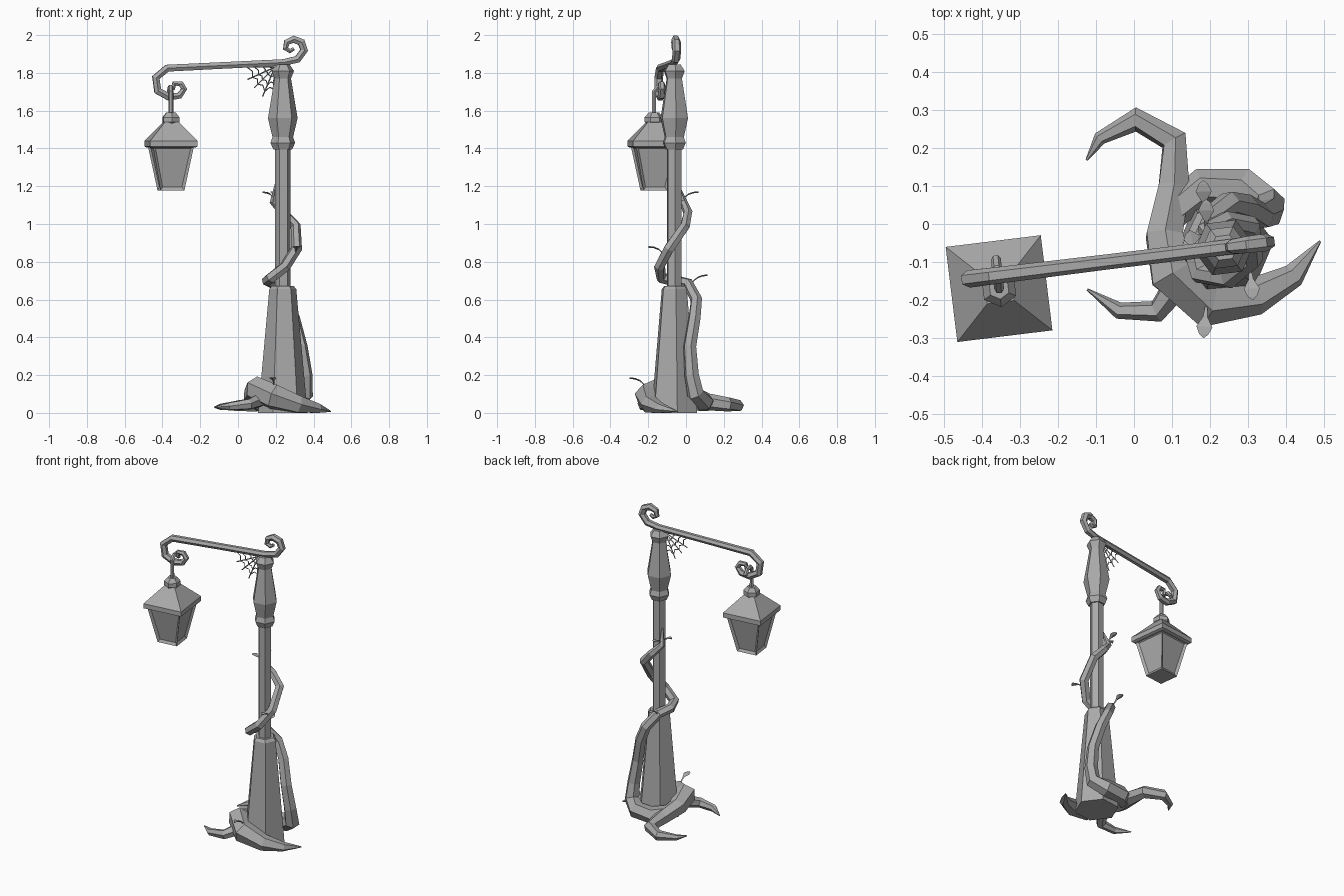
import bpy, bmesh, math
from mathutils import Vector, Matrix

if "Cube" in bpy.data.objects:
    bpy.data.objects.remove(bpy.data.objects["Cube"])

TURN = math.radians(7)           # whole lamp is turned slightly about z
PX, PY = 0.237, -0.062           # post axis

iron = bpy.data.materials.new("stone_grey")
iron.diffuse_color = (0.4, 0.4, 0.4, 1)
iron.use_nodes = True
iron.node_tree.nodes["Principled BSDF"].inputs["Base Color"].default_value = iron.diffuse_color


def finish(bm, name, ground=False):
    if ground:
        for v in bm.verts:
            v.co.z = max(v.co.z, 0.0)
    bmesh.ops.recalc_face_normals(bm, faces=bm.faces)
    mesh = bpy.data.meshes.new(name)
    bm.to_mesh(mesh)
    bm.free()
    mesh.materials.append(iron)
    ob = bpy.data.objects.new(name, mesh)
    bpy.context.collection.objects.link(ob)
    return ob


def bridge(bm, rings):
    n = len(rings[0])
    sides = []
    for a, b in zip(rings, rings[1:]):
        for i in range(n):
            j = (i + 1) % n
            sides.append(bm.faces.new((a[i], a[j], b[j], b[i])))
    bm.faces.new(rings[0][::-1])
    bm.faces.new(rings[-1])
    return sides


def loft(bm, profile, n, centre, rot):
    """Stack of n-sided rings from (z, radius) pairs."""
    rings = []
    for z, r in profile:
        rings.append([bm.verts.new((centre[0] + r * math.cos(rot + math.tau * i / n),
                                    centre[1] + r * math.sin(rot + math.tau * i / n), z))
                      for i in range(n)])
    return bridge(bm, rings)


def tube(bm, pts, radii, n=6):
    """Faceted tube through points with a radius at each."""
    pts = [Vector(p) for p in pts]
    if not isinstance(radii, (list, tuple)):
        radii = [radii] * len(pts)
    dirs = [(b - a).normalized() for a, b in zip(pts, pts[1:])]
    side = dirs[0].cross(Vector((0, 0, 1)))
    if side.length < 0.1:
        side = dirs[0].cross(Vector((0, 1, 0)))
    rings = []
    for i, (p, r) in enumerate(zip(pts, radii)):
        t = (dirs[max(i - 1, 0)] + dirs[min(i, len(dirs) - 1)]).normalized()
        side = (side - t * side.dot(t)).normalized()
        up = t.cross(side)
        rings.append([bm.verts.new(p + r * (math.cos(a) * side + math.sin(a) * up))
                      for a in (math.tau * k / n for k in range(n))])
    bridge(bm, rings)


def tube_object(name, pts, radii, n=6, ground=False):
    bm = bmesh.new()
    tube(bm, pts, radii, n)
    return finish(bm, name, ground)


def on_arm(x, z):
    """Point in the upright plane of the arm."""
    return (x, PY + math.tan(TURN) * (x - PX), z)


# Post: tapered foot, slim shaft, turned head
for name, profile in {
    "post_foot": [(0, 0.132), (0.655, 0.072), (0.672, 0.058)],
    "post_shaft": [(0.66, 0.041), (1.41, 0.041)],
    "post_head": [(1.395, 0.05), (1.43, 0.066), (1.46, 0.055), (1.56, 0.079),
                  (1.77, 0.044), (1.81, 0.06), (1.845, 0.036)],
}.items():
    bm = bmesh.new()
    loft(bm, profile, 6, (PX, PY), TURN)
    finish(bm, name)

# Arm with a curl at both ends
arm = [(-0.345, 1.712), (-0.338, 1.743), (-0.302, 1.742), (-0.285, 1.715), (-0.31, 1.68),
       (-0.365, 1.672), (-0.425, 1.705), (-0.435, 1.775), (-0.375, 1.825), (-0.07, 1.84),
       (0.24, 1.855), (0.315, 1.872), (0.35, 1.92), (0.335, 1.962), (0.295, 1.978),
       (0.258, 1.962), (0.252, 1.93), (0.275, 1.915), (0.295, 1.928)]
arm_r = [0.012, 0.015, 0.017, 0.018, 0.02, 0.022, 0.023, 0.023, 0.022, 0.02,
         0.02, 0.022, 0.023, 0.023, 0.022, 0.019, 0.016, 0.013, 0.01]
tube_object("curled_arm", [on_arm(*p) for p in arm], arm_r)

# Lantern: hook, cap, roof, framed body
LC = (-0.355, -0.17)
tube_object("lantern_hook", [(-0.355, -0.17, 1.56), (-0.355, -0.17, 1.70),
                             (-0.357, -0.15, 1.725), (-0.361, -0.115, 1.722),
                             (-0.363, -0.092, 1.69)], 0.013)
bm = bmesh.new()
loft(bm, [(1.525, 0.036), (1.54, 0.049), (1.565, 0.049), (1.59, 0.028)], 6, LC, TURN + math.pi / 6)
finish(bm, "lantern_cap")
SQ, R2 = TURN + math.pi / 4, math.sqrt(2)
bm = bmesh.new()
loft(bm, [(1.405, 0.115 * R2), (1.41, 0.126 * R2), (1.44, 0.126 * R2), (1.54, 0.036 * R2)], 4, LC, SQ)
finish(bm, "lantern_roof")
bm = bmesh.new()
panes = loft(bm, [(1.178, 0.064 * R2), (1.41, 0.109 * R2)], 4, LC, SQ)
bmesh.ops.recalc_face_normals(bm, faces=bm.faces)
bmesh.ops.inset_individual(bm, faces=panes, thickness=0.02, depth=-0.012)
finish(bm, "lantern_body")

# Cobweb in the corner under the arm
bm = bmesh.new()
hub = Vector((0.195, 1.83))
ends = [Vector(e) for e in ((0.01, 1.835), (0.05, 1.765), (0.085, 1.72), (0.13, 1.675), (0.185, 1.69))]
for e in ends:
    tube(bm, [on_arm(*hub), on_arm(*e)], 0.0035, 4)
for f in (0.35, 0.6, 0.82):
    for a, b in zip(ends, ends[1:]):
        p, q = hub.lerp(a, f), hub.lerp(b, f)
        mid = ((p + q) / 2).lerp(hub, 0.12)
        tube(bm, [on_arm(*p), on_arm(*mid), on_arm(*q)], 0.003, 4)
finish(bm, "cobweb")

# Roots on the ground: (x, y, z, radius)
roots = {
    "long_root": [(-0.125, 0.168, 0.03, 0.003), (-0.09, 0.225, 0.032, 0.018),
                  (0.005, 0.275, 0.038, 0.032), (0.105, 0.22, 0.045, 0.038),
                  (0.105, 0.1, 0.06, 0.046), (0.08, -0.03, 0.09, 0.055),
                  (0.10, -0.13, 0.125, 0.068), (0.19, -0.205, 0.085, 0.07),
                  (0.32, -0.19, 0.045, 0.05), (0.42, -0.135, 0.022, 0.032),
                  (0.49, -0.045, 0.008, 0.003)],
    "short_root": [(-0.123, -0.172, 0.03, 0.003), (-0.04, -0.228, 0.035, 0.022),
                   (0.06, -0.23, 0.045, 0.03), (0.12, -0.15, 0.07, 0.04)],
    "climbing_vine": [(0.10, 0.03, 0.07, 0.045), (0.18, 0.095, 0.055, 0.052),
                      (0.29, 0.095, 0.06, 0.052), (0.355, 0.05, 0.10, 0.046),
                      (0.355, 0.03, 0.20, 0.04), (0.333, 0.02, 0.35, 0.036),
                      (0.295, 0.045, 0.5, 0.034), (0.25, 0.055, 0.60, 0.032),
                      (0.19, 0.01, 0.685, 0.03), (0.155, -0.06, 0.70, 0.03),
                      (0.175, -0.13, 0.715, 0.03), (0.25, -0.14, 0.775, 0.03),
                      (0.31, -0.09, 0.87, 0.03), (0.305, -0.005, 0.99, 0.028),
                      (0.24, 0.01, 1.06, 0.025), (0.185, -0.015, 1.12, 0.02),
                      (0.20, -0.045, 1.215, 0.005)],
}
for name, path in roots.items():
    tube_object(name, [p[:3] for p in path], [p[3] for p in path], 6, True)


# Leaves: pointed, curling upward, on a short stem
def leaf(name, base, heading, length=0.085, width=0.021):
    bm = bmesh.new()
    rows = [(0, 0.12, 0), (0.35, 0.3, 0.3), (0.65, 1, 0.42), (0.88, 0.6, 0.45), (1, 0.05, 0.45)]
    rings = [[bm.verts.new((t * length, 0, h * length - 0.004)),
              bm.verts.new((t * length, w * width, h * length + 0.004)),
              bm.verts.new((t * length, 0, h * length + 0.004)),
              bm.verts.new((t * length, -w * width, h * length + 0.004))] for t, w, h in rows]
    bridge(bm, rings)
    bm.transform(Matrix.Translation(base) @ Matrix.Rotation(math.radians(heading), 4, 'Z'))
    finish(bm, name)


leaf("leaf_root", (0.19, -0.215, 0.145), -95)
leaf("leaf_vine_low", (0.185, 0.03, 0.69), 92)
leaf("leaf_vine_mid", (0.305, -0.115, 0.84), -85)
leaf("leaf_vine_top", (0.19, -0.02, 1.13), 90)
leaf("leaf_vine_side", (0.19, -0.03, 1.14), 190, 0.06)
